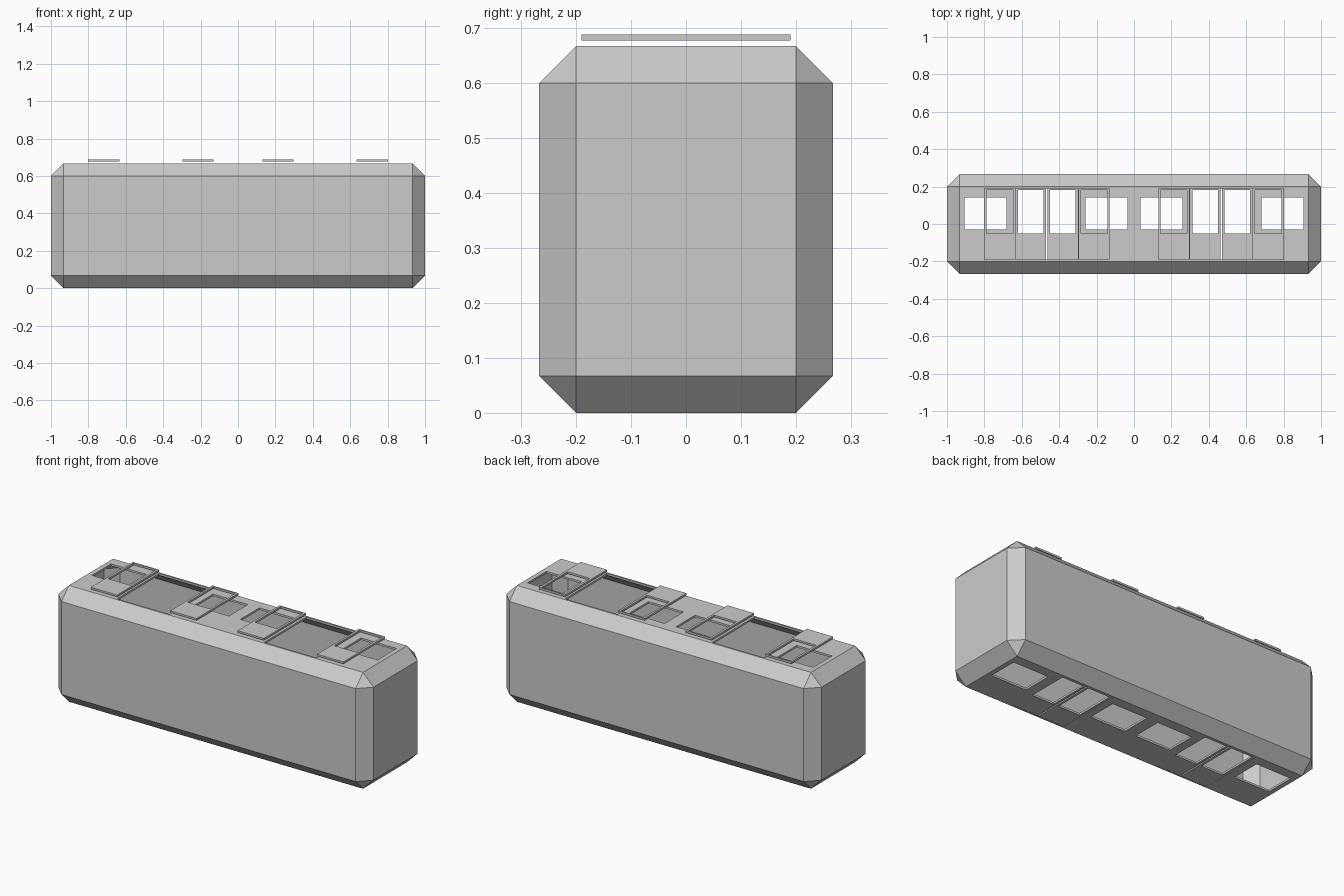
import bpy, bmesh

if "Cube" in bpy.data.objects:
    bpy.data.objects.remove(bpy.data.objects["Cube"])

WALL = 0.013


def new_object(name, bm):
    bmesh.ops.recalc_face_normals(bm, faces=bm.faces)
    mesh = bpy.data.meshes.new(name)
    bm.to_mesh(mesh)
    bm.free()
    ob = bpy.data.objects.new(name, mesh)
    bpy.context.collection.objects.link(ob)
    return ob


def add_box(bm, x0, x1, y0, y1, z0, z1):
    verts = bmesh.ops.create_cube(bm, size=1)["verts"]
    bmesh.ops.scale(bm, vec=(x1 - x0, y1 - y0, z1 - z0), verts=verts)
    bmesh.ops.translate(bm, vec=((x0 + x1) / 2, (y0 + y1) / 2, (z0 + z1) / 2), verts=verts)
    return verts


def door_leaf(name, x0, x1, z0, z1):
    """Flat panel with a rectangular window hole in its upper half."""
    bm = bmesh.new()
    m = 0.013
    rects = [(x0, x1, -0.19, 0.19), (x0 + m, x1 - m, -0.052, 0.182)]
    rings = [[bm.verts.new(p) for p in ((a, c, z), (b, c, z), (b, d, z), (a, d, z))]
             for z in (z0, z1) for a, b, c, d in rects]
    ob_, ib, ot, it = rings
    for r, s in ((ob_, ib), (ib, it), (it, ot), (ot, ob_)):
        for i in range(4):
            j = (i + 1) % 4
            bm.faces.new((r[i], r[j], s[j], s[i]))
    return new_object(name, bm)


# Hollow carriage shell with chamfered edges
bm = bmesh.new()
add_box(bm, -1, 1, -0.267, 0.267, 0, 0.667)
bmesh.ops.bevel(bm, geom=bm.edges[:], offset=0.067, segments=1, affect='EDGES')
shell = new_object("carriage_shell", bm)
sol = shell.modifiers.new("wall", 'SOLIDIFY')
sol.thickness = WALL
sol.offset = -1

# Cutters: windows through both sides, a doorway on each side
bm = bmesh.new()
for s in (-1, 1):
    for a, b in ((0.036, 0.258), (0.682, 0.906)):
        add_box(bm, min(s * a, s * b), max(s * a, s * b), -0.03, 0.142, -0.1, 0.8)
    a, b = min(s * 0.3, s * 0.634), max(s * 0.3, s * 0.634)
    add_box(bm, a, b, -0.19, 0.19, 0.5, 0.8)
    add_box(bm, a, b, -0.19, 0.19, -0.1, 0.1)
cutter = new_object("opening_cutter", bm)
cutter.hide_render = True
cutter.hide_set(True)
cut = shell.modifiers.new("openings", 'BOOLEAN')
cut.operation = 'DIFFERENCE'
cut.solver = 'EXACT'
cut.object = cutter

# Door leaves: slid open on the upper side, closed on the lower side
for s, side in ((-1, "left"), (1, "right")):
    for a, b, part in ((0.130, 0.297, "inner"), (0.634, 0.801, "outer")):
        door_leaf(f"open_door_{side}_{part}", min(s * a, s * b), max(s * a, s * b), 0.677, 0.688)
    for a, b, part in ((0.300, 0.463, "inner"), (0.471, 0.634, "outer")):
        door_leaf(f"closed_door_{side}_{part}", min(s * a, s * b), max(s * a, s * b), 0.001, 0.012)
